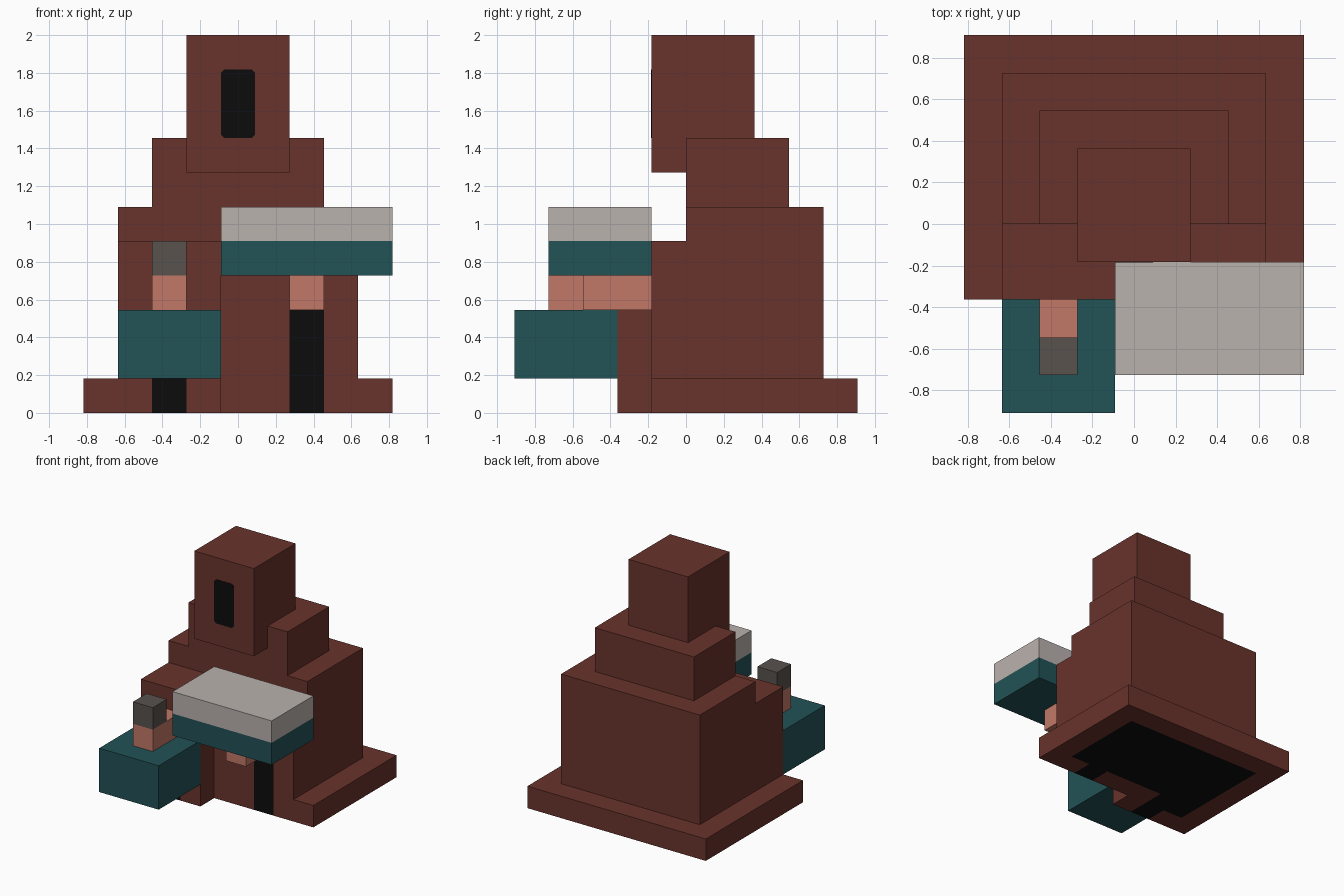
import bpy
import bmesh

cube = bpy.data.objects.get("Cube")
if cube:
    bpy.data.objects.remove(cube, do_unlink=True)

U = 2 / 11  # block size: everything sits on a grid of 11 blocks in height


def material(name, rgb):
    m = bpy.data.materials.new(name)
    m.use_nodes = True
    m.diffuse_color = (*rgb, 1)
    m.node_tree.nodes["Principled BSDF"].inputs["Base Color"].default_value = (*rgb, 1)
    return m


BRICK = material("brick red", (0.144, 0.033, 0.025))
TEAL = material("dark teal", (0.016, 0.084, 0.093))
STONE = material("pale stone", (0.491, 0.445, 0.418))
SKIN = material("salmon", (0.539, 0.191, 0.136))
GREY = material("dark grey", (0.098, 0.084, 0.076))
BLACK = material("black", (0.0037, 0.0037, 0.0037))


def extrude(name, outline, axis, lo, hi, mat):
    """Prism from a 2D outline in blocks: xz outline along y, or xy along z."""
    bm = bmesh.new()

    def place(a, b, t):
        return (a * U, t * U, b * U) if axis == "y" else (a * U, b * U, t * U)

    face = bm.faces.new([bm.verts.new(place(a, b, lo)) for a, b in outline])
    top = bmesh.ops.extrude_face_region(bm, geom=[face])["geom"]
    step = place(0, 0, hi - lo)
    bmesh.ops.translate(bm, vec=step, verts=[g for g in top if isinstance(g, bmesh.types.BMVert)])
    bmesh.ops.recalc_face_normals(bm, faces=bm.faces)
    mesh = bpy.data.meshes.new(name)
    bm.to_mesh(mesh)
    bm.free()
    mesh.materials.append(mat)
    obj = bpy.data.objects.new(name, mesh)
    bpy.context.collection.objects.link(obj)
    return obj


def box(name, x, y, z, mat):
    outline = [(x[0], y[0]), (x[1], y[0]), (x[1], y[1]), (x[0], y[1])]
    return extrude(name, outline, "z", z[0], z[1], mat)


def wall_with_door(name, x, y, door):
    """Wall five blocks high with a doorway filled flush in black."""
    a, b = door
    outline = [(x[0], 0), (a, 0), (a, 3), (b, 3), (b, 0), (x[1], 0), (x[1], 5), (x[0], 5)]
    extrude(name, outline, "y", y[0], y[1], BRICK)
    box(name + "_door", door, y, (0, 3), BLACK)


# Plinth around the sides and back, with the dark floor inside it
extrude("plinth", [(-4.5, -2), (-3.5, -2), (-3.5, 4), (3.5, 4), (3.5, -1), (4.5, -1),
                   (4.5, 5), (-4.5, 5)], "z", 0, 1, BRICK)
extrude("dark_floor", [(-3.5, -1), (-1.5, -1), (-1.5, 0), (3.5, 0), (3.5, 4), (-3.5, 4)],
        "z", 0, 1, BLACK)

# Body, with its two front walls and doorways
box("main_body", (-3.5, 3.5), (0, 4), (1, 6), BRICK)
box("body_left_fill", (-3.5, -1.5), (-1, 0), (1, 5), BRICK)
wall_with_door("left_wall", (-3.5, -0.5), (-2, -1), (-2.5, -1.5))
wall_with_door("right_wall", (-1.5, 3.5), (-1, 0), (1.5, 2.5))

# Upper step and overhanging tower
box("upper_step", (-2.5, 2.5), (0, 3), (6, 8), BRICK)
box("tower", (-1.5, 1.5), (-1, 2), (7, 11), BRICK)

# Tower window: thin plate with clipped corners
c = 0.1
extrude("tower_window", [(-0.5 + c, 8), (0.5 - c, 8), (0.5, 8 + c), (0.5, 10 - c), (0.5 - c, 10),
                         (-0.5 + c, 10), (-0.5, 10 - c), (-0.5, 8 + c)],
        "y", -1.02, -1, BLACK)

# Teal block with a raised post in front of the left wall
box("front_block", (-3.5, -0.5), (-5, -2), (1, 3), TEAL)
box("left_arm", (-2.5, -1.5), (-4, -2), (3, 4), SKIN)
box("left_post_cap", (-2.5, -1.5), (-4, -3), (4, 5), GREY)

# Canopy over the right door, carried by a short arm
box("right_arm", (1.5, 2.5), (-3, -1), (3, 4), SKIN)
box("canopy_base", (-0.5, 4.5), (-4, -1), (4, 5), TEAL)
box("canopy_top", (-0.5, 4.5), (-4, -1), (5, 6), STONE)
